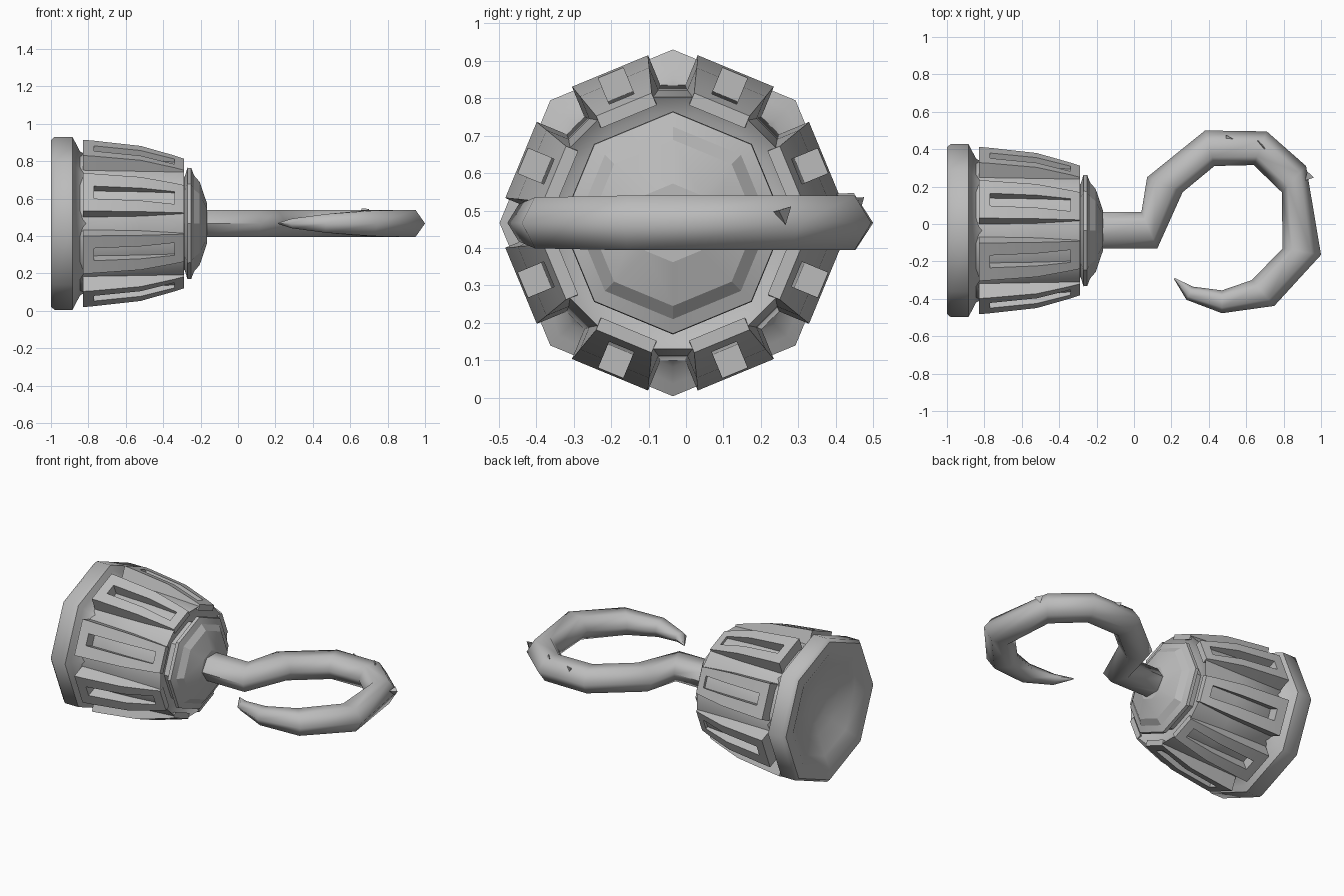
import bpy, bmesh, math
from mathutils import Vector

if "Cube" in bpy.data.objects:
    bpy.data.objects.remove(bpy.data.objects["Cube"])

CY, CZ = -0.035, 0.467          # axis of the cuff

steel = bpy.data.materials.new("grey metal")
steel.diffuse_color = (0.5, 0.5, 0.5, 1)
steel.use_nodes = True
steel.node_tree.nodes["Principled BSDF"].inputs["Base Color"].default_value = steel.diffuse_color


def finish(bm, name, angle):
    bmesh.ops.remove_doubles(bm, verts=bm.verts, dist=1e-5)
    bmesh.ops.recalc_face_normals(bm, faces=bm.faces)
    me = bpy.data.meshes.new(name)
    bm.to_mesh(me)
    bm.free()
    me.materials.append(steel)
    ob = bpy.data.objects.new(name, me)
    bpy.context.collection.objects.link(ob)
    bpy.ops.object.select_all(action='DESELECT')
    ob.select_set(True)
    bpy.context.view_layer.objects.active = ob
    bpy.ops.object.shade_smooth_by_angle(angle=math.radians(angle))
    return ob


def skin(bm, rings):
    """Bridge consecutive closed rings of points and cap both ends."""
    vs = [[bm.verts.new(p) for p in ring] for ring in rings]
    n = len(vs[0])
    for a, b in zip(vs, vs[1:]):
        for k in range(n):
            bm.faces.new((a[k], a[(k + 1) % n], b[(k + 1) % n], b[k]))
    bm.faces.new(vs[0])
    bm.faces.new(vs[-1])


def lathe(name, profile, angle=50, sides=8, turn=0.0):
    bm = bmesh.new()
    skin(bm, [[(x, CY + r * math.sin(math.tau * (k + turn) / sides),
                CZ + r * math.cos(math.tau * (k + turn) / sides))
               for k in range(sides)] for x, r in profile])
    return finish(bm, name, angle)


# Eight-sided rim with a dished back
lathe("rim", [(-0.90, 0.11), (-0.925, 0.18), (-0.965, 0.30), (-1.0, 0.37),
              (-1.0, 0.445), (-0.98, 0.463), (-0.885, 0.463), (-0.868, 0.43),
              (-0.845, 0.385), (-0.80, 0.36)])

# Cuff wall, turning inward at the open front
lathe("cuff_wall", [(-0.85, 0.36), (-0.83, 0.375), (-0.52, 0.362),
                    (-0.29, 0.343), (-0.325, 0.298), (-0.33, 0.2)],
      40, 16, 0.5)

# Collar that holds the hook
lathe("collar", [(-0.335, 0.25), (-0.285, 0.25), (-0.27, 0.298), (-0.25, 0.296),
                 (-0.235, 0.257), (-0.205, 0.222), (-0.165, 0.105)], 20)

# Eight raised plates, each with a slot: (x, distance from axis, half width)
stations = [(-0.83, 0.439, 0.11), (-0.77, 0.434, 0.108), (-0.52, 0.407, 0.10),
            (-0.34, 0.358, 0.085), (-0.29, 0.342, 0.08)]
SLOT = 0.036
bm = bmesh.new()
for k in range(8):
    a = math.tau * (k + 0.5) / 8
    out = Vector((0, math.sin(a), math.cos(a)))
    side = Vector((0, math.cos(a), -math.sin(a)))
    grid = [[bm.verts.new(Vector((x, CY, CZ)) + out * d + side * u)
             for u in (-w, -SLOT, SLOT, w)] for x, d, w in stations]
    faces = [bm.faces.new((grid[i][j], grid[i + 1][j],
                           grid[i + 1][j + 1], grid[i][j + 1]))
             for i in range(4) for j in range(3)
             if not (j == 1 and i in (1, 2))]
    ext = bmesh.ops.extrude_face_region(bm, geom=faces, use_keep_orig=True)
    for v in ext["geom"]:
        if isinstance(v, bmesh.types.BMVert):
            # the underside tucks into the wall, less so at the thin front
            v.co -= out * (0.085 if v.co.x < -0.4 else 0.035)
finish(bm, "slotted_plates", 30)

# Hook: outer edge, inner edge and half thickness at each bend
bends = [((-0.22, -0.13), (-0.22, 0.065), 0.073),
         ((0.125, -0.13), (0.04, 0.065), 0.073),
         ((0.26, 0.17), (0.07, 0.25), 0.073),
         ((0.43, 0.31), (0.38, 0.50), 0.073),
         ((0.64, 0.315), (0.71, 0.495), 0.073),
         ((0.79, 0.17), (0.92, 0.31), 0.073),
         ((0.795, -0.13), (1.0, -0.165), 0.073),
         ((0.63, -0.30), (0.75, -0.438), 0.068),
         ((0.47, -0.355), (0.47, -0.477), 0.05),
         ((0.315, -0.335), (0.28, -0.405), 0.026),
         ((0.217, -0.288), (0.213, -0.293), 0.003)]
bm = bmesh.new()
rings = []
for a, b, h in bends:
    a, b = Vector((*a, CZ)), Vector((*b, CZ))
    ring = [a]
    for t, s in ((0.25, 1), (0.75, 1), (1, 0), (0.75, -1), (0.25, -1)):
        ring.append(a.lerp(b, t) + Vector((0, 0, h * s)))
    rings.append(ring)
skin(bm, rings)
finish(bm, "hook", 66)

# Small raised nicks in the metal: base centre, tip
bm = bmesh.new()
for base, tip in (((0.33, 0.27, 0.467), (0.335, 0.245, 0.46)),
                  ((0.50, 0.455, 0.515), (0.54, 0.45, 0.535)),
                  ((0.67, 0.44, 0.52), (0.70, 0.40, 0.545)),
                  ((0.925, 0.26, 0.49), (0.963, 0.248, 0.50))):
    base, tip = Vector(base), Vector(tip)
    d = (tip - base).normalized()
    u = d.orthogonal().normalized()
    w = d.cross(u)
    ring = [bm.verts.new(base + (u * math.cos(t) + w * math.sin(t)) * 0.03)
            for t in (0, math.tau / 3, 2 * math.tau / 3)]
    top = bm.verts.new(tip)
    bm.faces.new(ring)
    for i in range(3):
        bm.faces.new((ring[i], ring[(i + 1) % 3], top))
finish(bm, "nicks", 20)
